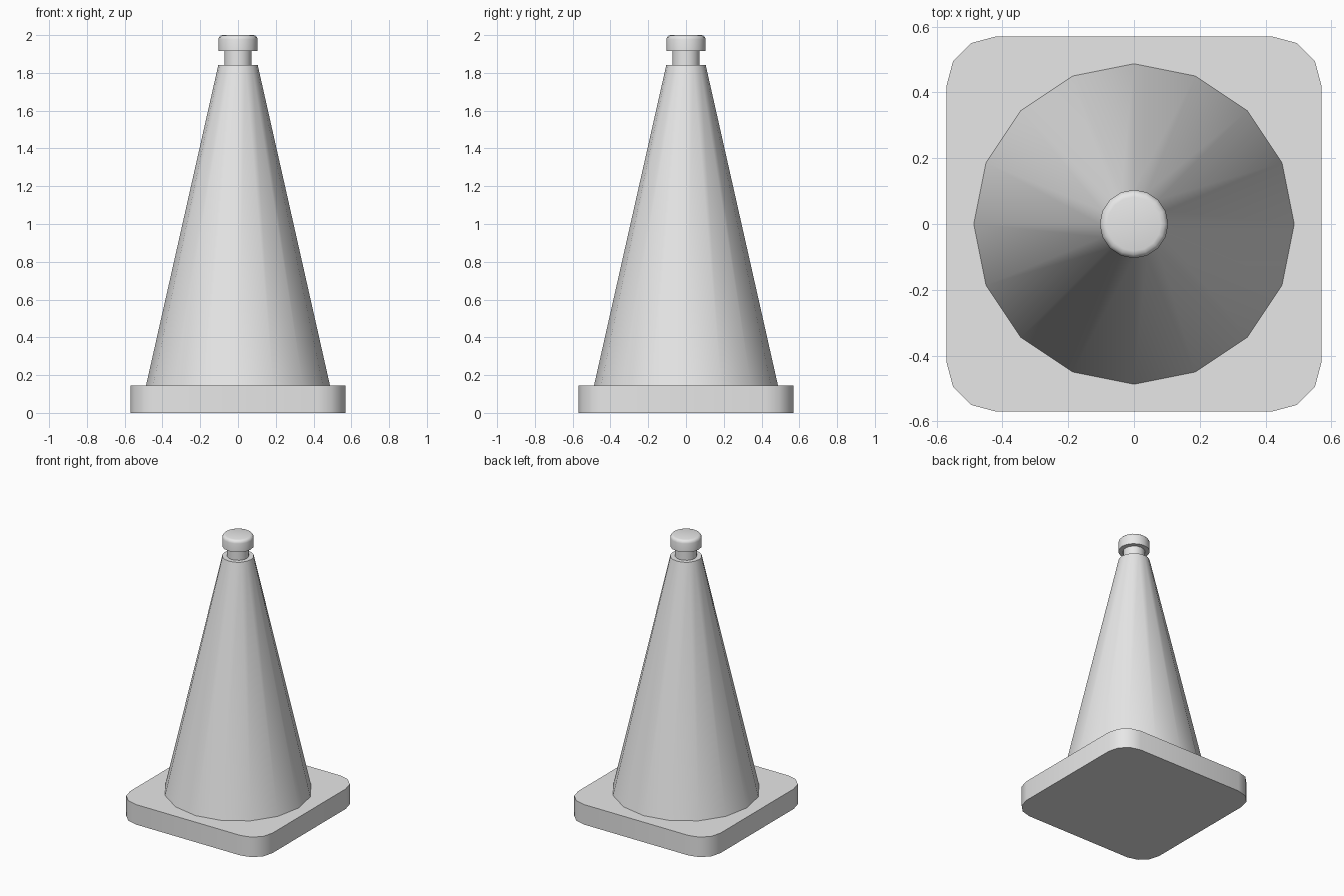
import bpy
import bmesh
from math import cos, sin, pi, radians

if "Cube" in bpy.data.objects:
    bpy.data.objects.remove(bpy.data.objects["Cube"], do_unlink=True)

grey = bpy.data.materials.new("plain grey")
grey.use_nodes = True
grey.diffuse_color = (0.8, 0.8, 0.8, 1)
grey.node_tree.nodes["Principled BSDF"].inputs["Base Color"].default_value = (0.8, 0.8, 0.8, 1)

SIDES = 16


def ring(radius):
    return [(radius * cos(2 * pi * i / SIDES), radius * sin(2 * pi * i / SIDES))
            for i in range(SIDES)]


def rounded_square(half, radius, steps):
    points = []
    for quarter in range(4):
        mid = pi / 4 + quarter * pi / 2
        sx = 1 if cos(mid) > 0 else -1
        sy = 1 if sin(mid) > 0 else -1
        for i in range(steps + 1):
            a = quarter * pi / 2 + i * pi / 2 / steps
            points.append((sx * (half - radius) + radius * cos(a),
                           sy * (half - radius) + radius * sin(a)))
    return points


def loft(name, sections):
    """Closed solid through a stack of (outline, height) sections."""
    bm = bmesh.new()
    loops = [[bm.verts.new((x, y, z)) for x, y in outline] for outline, z in sections]
    for low, high in zip(loops, loops[1:]):
        n = len(low)
        for i in range(n):
            j = (i + 1) % n
            bm.faces.new((low[i], low[j], high[j], high[i]))
    bm.faces.new(loops[0][::-1])
    bm.faces.new(loops[-1])
    mesh = bpy.data.meshes.new(name)
    bm.to_mesh(mesh)
    bm.free()
    mesh.materials.append(grey)
    obj = bpy.data.objects.new(name, mesh)
    bpy.context.collection.objects.link(obj)
    bpy.ops.object.select_all(action="DESELECT")
    obj.select_set(True)
    bpy.context.view_layer.objects.active = obj
    bpy.ops.object.shade_smooth_by_angle(angle=radians(35))
    return obj


# Square foot with rounded corners
foot = rounded_square(0.57, 0.15, 3)
loft("base_plate", [(foot, 0), (foot, 0.145)])

# Tapered body
loft("cone_body", [(ring(0.487), 0.145), (ring(0.104), 1.843)])

# Narrow neck and softly rounded cap
loft("neck", [(ring(0.072), 1.843), (ring(0.072), 1.916)])
edge = 0.022
cap = [(ring(0.104), 1.916)]
for k in range(4):
    a = k * pi / 6
    cap.append((ring(0.104 - edge + edge * cos(a)), 2 - edge + edge * sin(a)))
loft("top_cap", cap)
